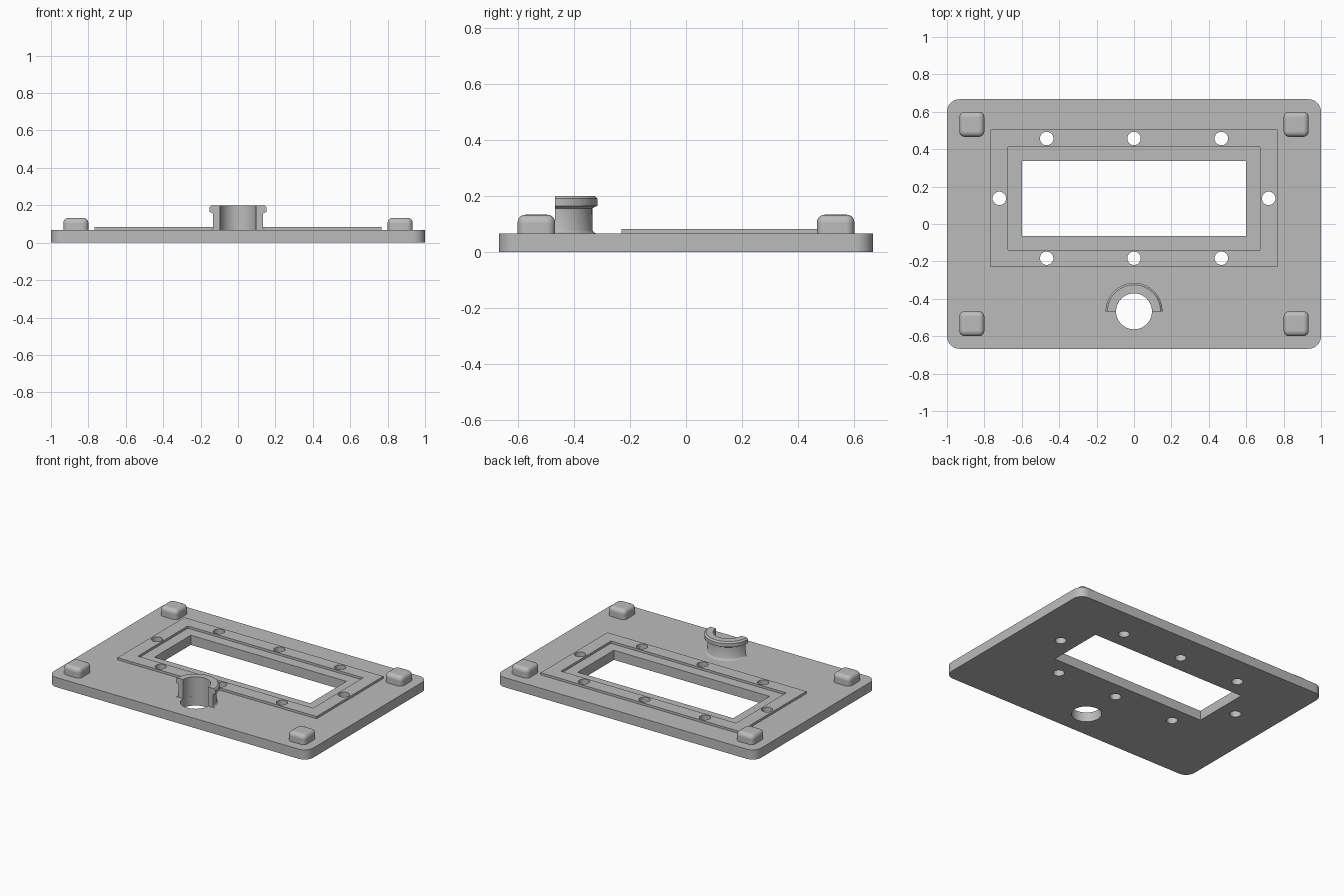
import bpy, bmesh
from math import sin, cos, pi, radians

cube = bpy.data.objects.get("Cube")
if cube:
    bpy.data.objects.remove(cube, do_unlink=True)

grey = bpy.data.materials.new("plain grey")
grey.use_nodes = True
grey.diffuse_color = (0.5, 0.5, 0.5, 1)
grey.node_tree.nodes["Principled BSDF"].inputs["Base Color"].default_value = (0.5, 0.5, 0.5, 1)

THICK = 0.067          # plate thickness
MID_Y = 0.137          # centre line of the window
COLLAR_Y = -0.467      # centre of the collar
BORE = 0.096


def finish(name, bm):
    bmesh.ops.recalc_face_normals(bm, faces=bm.faces[:])
    mesh = bpy.data.meshes.new(name)
    bm.to_mesh(mesh)
    bm.free()
    mesh.materials.append(grey)
    obj = bpy.data.objects.new(name, mesh)
    bpy.context.collection.objects.link(obj)
    bpy.ops.object.select_all(action='DESELECT')
    obj.select_set(True)
    bpy.context.view_layer.objects.active = obj
    bpy.ops.object.shade_smooth_by_angle(angle=radians(35))
    return obj


def circle(x, y, r, n=32):
    return [(x + r * cos(2 * pi * i / n), y + r * sin(2 * pi * i / n)) for i in range(n)]


def rect(hx, hy, cy, r=0, n=10):
    corners = [(1, 1), (-1, 1), (-1, -1), (1, -1)]
    if not r:
        return [(sx * hx, cy + sy * hy) for sx, sy in corners]
    pts = []
    for q, (sx, sy) in enumerate(corners):
        for i in range(n + 1):
            a = pi / 2 * (q + i / n)
            pts.append((sx * (hx - r) + r * cos(a), cy + sy * (hy - r) + r * sin(a)))
    return pts


def slab(name, loops, z0, z1):
    """Flat sheet with an outline and holes, extruded upward."""
    bm = bmesh.new()
    edges = []
    for loop in loops:
        vs = [bm.verts.new((x, y, z0)) for x, y in loop]
        edges += [bm.edges.new((vs[i - 1], vs[i])) for i in range(len(vs))]
    bmesh.ops.triangle_fill(bm, edges=edges, use_beauty=True, normal=(0, 0, 1))
    top = bmesh.ops.extrude_face_region(bm, geom=bm.faces[:], use_keep_orig=True)["geom"]
    bmesh.ops.translate(bm, verts=[g for g in top if isinstance(g, bmesh.types.BMVert)],
                        vec=(0, 0, z1 - z0))
    return finish(name, bm)


# Base plate and raised frame, sharing the screw holes
screw_holes = [circle(x, MID_Y + s * 0.32, 0.036) for x in (-0.467, 0, 0.467) for s in (-1, 1)]
screw_holes += [circle(x, MID_Y, 0.036) for x in (-0.72, 0.72)]
slab("base_plate", [rect(1, 0.667, 0, 0.067), rect(0.6, 0.2, MID_Y),
                    circle(0, COLLAR_Y, BORE, 64)] + screw_holes, 0, THICK)
slab("raised_frame", [rect(0.767, 0.367, MID_Y), rect(0.675, 0.275, MID_Y)] + screw_holes,
     THICK, 0.083)

# Rounded corner pads
for side, sx in (("left", 1), ("right", -1)):
    for end, sy in (("front", -1), ("back", 1)):
        pad = slab(f"{end}_{side}_pad", [rect(0.067, 0.067, 0, 0.03, 6)], THICK, 0.133)
        pad.location = (sx * 0.867, sy * 0.533, 0)
        bm = bmesh.new()
        bm.from_mesh(pad.data)
        bmesh.ops.dissolve_limit(bm, angle_limit=0.01, verts=bm.verts[:], edges=bm.edges[:])
        rim = [e for e in bm.edges if all(v.co.z > 0.13 for v in e.verts)]
        bmesh.ops.bevel(bm, geom=rim, offset=0.027, segments=5, profile=0.5, affect='EDGES')
        for f in bm.faces:
            f.smooth = True
        bm.to_mesh(pad.data)
        bm.free()

# Half collar: a (radius, height) section swept through half a turn
section = [(BORE, THICK), (0.146, THICK), (0.139, 0.07), (0.134, 0.078), (0.133, 0.155),
           (0.140, 0.160), (0.152, 0.165), (0.152, 0.190), (0.142, 0.2), (BORE, 0.2)]
STEPS = 40
bm = bmesh.new()
rings = []
for i in range(STEPS + 1):
    a = pi * i / STEPS
    rings.append([bm.verts.new((r * cos(a), COLLAR_Y + r * sin(a), z)) for r, z in section])
for a, b in zip(rings, rings[1:]):
    for k in range(len(section)):
        bm.faces.new((a[k - 1], a[k], b[k], b[k - 1]))
bm.faces.new(rings[0])
bm.faces.new(rings[-1])
finish("half_collar", bm)
